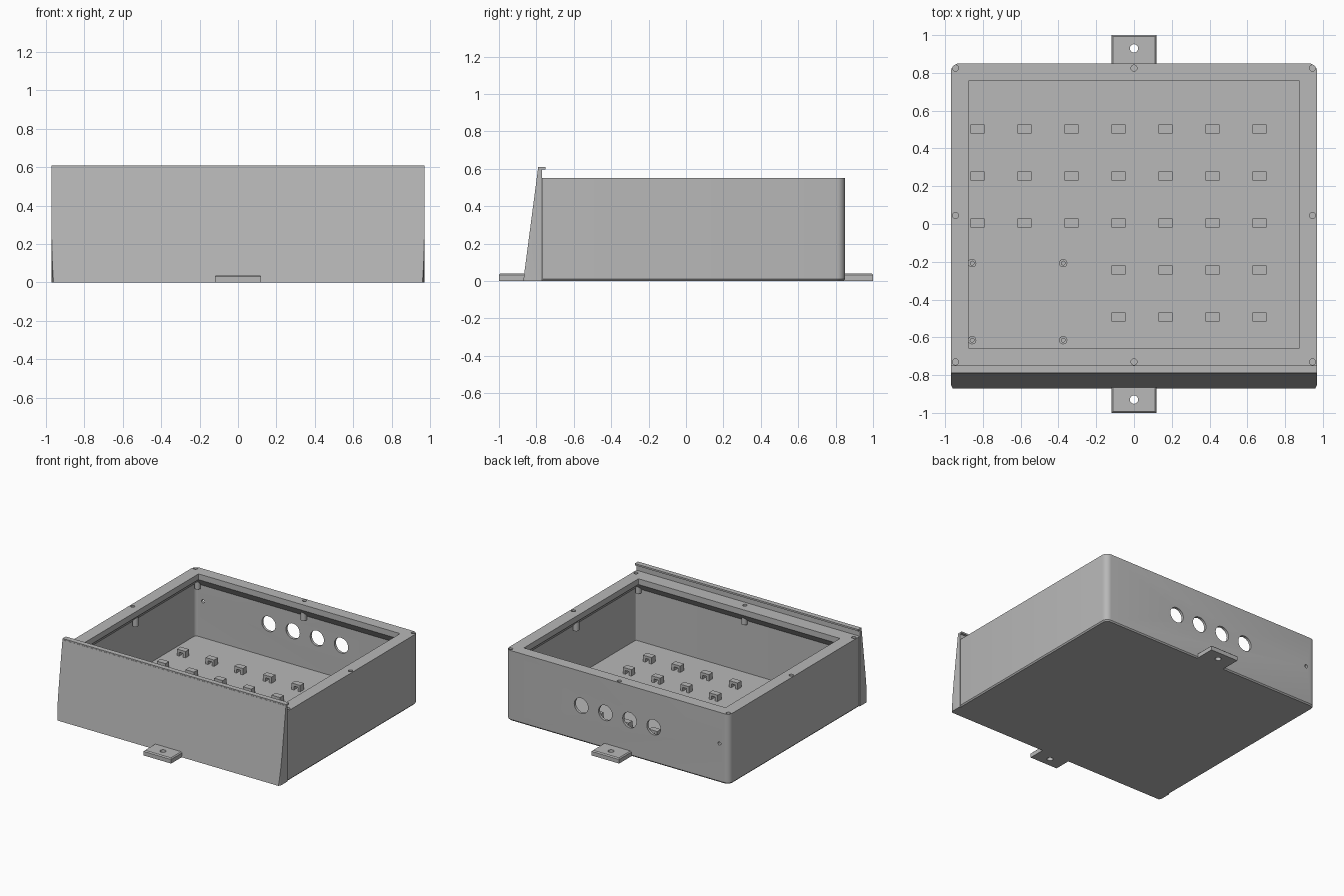
import bpy, bmesh, math
from mathutils import Matrix, Vector

if "Cube" in bpy.data.objects:
    bpy.data.objects.remove(bpy.data.objects["Cube"])

GREY = (0.48, 0.48, 0.48, 1)
grey = bpy.data.materials.new("plain grey")
grey.use_nodes = True
grey.diffuse_color = GREY
grey.node_tree.nodes["Principled BSDF"].inputs["Base Color"].default_value = GREY


def finish(bm, name):
    bmesh.ops.recalc_face_normals(bm, faces=bm.faces)
    mesh = bpy.data.meshes.new(name)
    bm.to_mesh(mesh)
    bm.free()
    mesh.materials.append(grey)
    ob = bpy.data.objects.new(name, mesh)
    bpy.context.collection.objects.link(ob)
    return ob


def add_box(bm, x, y, z):
    """Box from three (low, high) ranges."""
    size = Vector([r[1] - r[0] for r in (x, y, z)])
    mid = Vector([(r[0] + r[1]) / 2 for r in (x, y, z)])
    return bmesh.ops.create_cube(bm, size=1, matrix=Matrix.Translation(mid) @ Matrix.Diagonal(size).to_4x4())["verts"]


def add_cylinder(bm, x, y, z, radius, depth, along_y=False):
    turn = Matrix.Rotation(math.pi / 2 if along_y else 0, 4, "X")
    bmesh.ops.create_cone(bm, cap_ends=True, segments=24, radius1=radius, radius2=radius,
                          depth=depth, matrix=Matrix.Translation((x, y, z)) @ turn)


def outline(half, front, back, r_front, r_back, steps=6):
    """Rounded rectangle in plan, counter-clockwise."""
    corners = [(1, back, -1, r_back), (-1, back, -1, r_back), (-1, front, 1, r_front), (1, front, 1, r_front)]
    pts = []
    for i, (sx, y, sy, r) in enumerate(corners):
        for k in range(steps + 1):
            a = (i + k / steps) * math.pi / 2
            pts.append((sx * (half - r) + r * math.cos(a), y + sy * r + r * math.sin(a)))
    return pts


def stack(bm, layers):
    """Skin a list of (plan outline, height) rings and cap both ends."""
    rings = [[bm.verts.new((x, y, z)) for x, y in pts] for pts, z in layers]
    for a, b in zip(rings, rings[1:]):
        for i in range(len(a)):
            j = (i + 1) % len(a)
            bm.faces.new((a[i], a[j], b[j], b[i]))
    bm.faces.new(rings[0][::-1])
    bm.faces.new(rings[-1])


def cut(ob, cutter):
    cutter.hide_render = True
    mod = ob.modifiers.new("holes", "BOOLEAN")
    mod.operation, mod.solver, mod.object = "DIFFERENCE", "EXACT", cutter
    bpy.context.view_layer.objects.active = ob
    bpy.ops.object.modifier_apply(modifier=mod.name)
    bpy.data.objects.remove(cutter)


# Open case with a flanged rim, chamfered underneath
bm = bmesh.new()
outer = outline(0.97, -0.77, 0.85, 0.012, 0.045)
lip = outline(0.875, -0.66, 0.76, 0.006, 0.006)
wall = outline(0.95, -0.735, 0.83, 0.006, 0.025)
stack(bm, [(outline(0.962, -0.77, 0.842, 0.012, 0.04), 0), (outer, 0.01), (outer, 0.55),
           (lip, 0.55), (lip, 0.505), (wall, 0.43), (wall, 0.02)])
case = finish(bm, "case")

# Rim screw holes, cable holes and a small drain hole
screws = [(x, y) for x in (-0.945, 0, 0.945) for y in (-0.73, 0.825)] + [(-0.945, 0.045), (0.945, 0.045)]
bm = bmesh.new()
for x, y in screws:
    add_cylinder(bm, x, y, 0.55, 0.016, 0.07)
for i in range(4):
    add_cylinder(bm, (i - 1.5) * 0.21, 0.84, 0.28, 0.06, 0.1, True)
add_cylinder(bm, -0.885, 0.84, 0.305, 0.013, 0.1, True)
cut(case, finish(bm, "hole_cutter"))

# Screw bosses below the rim
bm = bmesh.new()
for x, y in screws:
    add_cylinder(bm, x * 0.975, -0.725 if y < 0 else min(y, 0.815), 0.44, 0.022, 0.07)
finish(bm, "screw_bosses")

# Sloping front panel with rounded corners
bm = bmesh.new()
plan = outline(0.97, -0.89, -0.77, 0.05, 0.001)
stack(bm, [(plan, 0), (plan, 0.6)])
res = bmesh.ops.bisect_plane(bm, geom=bm.verts[:] + bm.edges[:] + bm.faces[:], plane_co=(0, -0.87, 0),
                             plane_no=(0, -0.61, 0.08), clear_outer=True)
bmesh.ops.holes_fill(bm, edges=[e for e in bm.edges if e.is_boundary])
finish(bm, "front_panel")

# Hooked strip along the panel top
bm = bmesh.new()
add_box(bm, (-0.97, 0.97), (-0.79, -0.75), (0.597, 0.61))
finish(bm, "panel_top_lip")

# Mounting tabs, front and back
for name, side, root in (("front_tab", -1, 0.85), ("back_tab", 1, 0.84)):
    bm = bmesh.new()
    add_box(bm, (-0.12, 0.12), sorted((side * root, side)), (0, 0.04))
    edges = [e for e in bm.edges if all(v.co.z > 0.03 for v in e.verts)]
    bmesh.ops.bevel(bm, geom=edges, offset=0.008, segments=1, affect="EDGES")
    tab = finish(bm, name)
    bm = bmesh.new()
    add_cylinder(bm, 0, side * 0.93, 0.02, 0.022, 0.1)
    cut(tab, finish(bm, "tab_hole_cutter"))

# Cable-tie bridges on the floor
bm = bmesh.new()
for row in range(5):
    for col in range(7 if row < 3 else 4):
        x = 0.665 - col * 0.249
        y = (0.503 - row * 0.249 - 0.0235, 0.503 - row * 0.249 + 0.0235)
        add_box(bm, (x - 0.037, x + 0.037), y, (0.05, 0.07))
        for s in (-1, 1):
            add_box(bm, (x + s * 0.027 - 0.01, x + s * 0.027 + 0.01), y, (0.02, 0.05))
finish(bm, "tie_bridges")

# Circuit board standoffs
posts = [(x, y) for x in (-0.857, -0.375) for y in (-0.207, -0.615)]
bm, drill = bmesh.new(), bmesh.new()
for x, y in posts:
    add_cylinder(bm, x, y, 0.05, 0.022, 0.06)
    add_cylinder(drill, x, y, 0.08, 0.01, 0.08)
cut(finish(bm, "standoffs"), finish(drill, "standoff_cutter"))

# Smooth the round parts, keep edges sharp
bpy.ops.object.select_all(action="DESELECT")
for ob in bpy.context.scene.objects:
    if ob.type == "MESH":
        ob.select_set(True)
        bpy.context.view_layer.objects.active = ob
bpy.ops.object.shade_smooth_by_angle(angle=math.radians(30))
